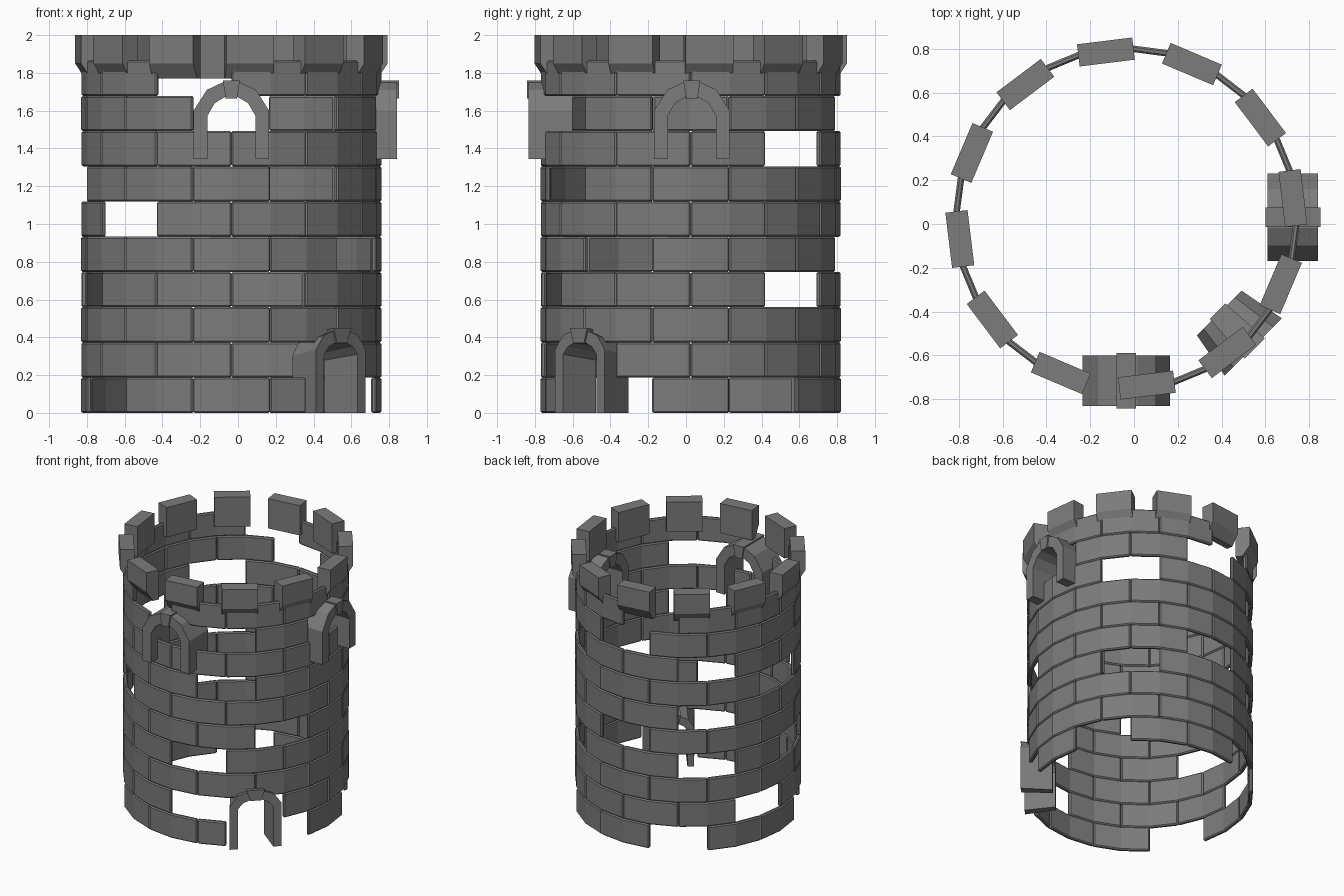
import bpy, bmesh, math

if "Cube" in bpy.data.objects:
    bpy.data.objects.remove(bpy.data.objects["Cube"])

CX, CY = -0.035, 0.025          # tower axis
R_OUT, R_IN = 0.795, 0.765      # wall shell
PITCH, ROWS = 0.1865, 10        # course height

stone = bpy.data.materials.new("grey_stone")
stone.diffuse_color = (0.2, 0.2, 0.2, 1)
stone.use_nodes = True
stone.node_tree.nodes["Principled BSDF"].inputs["Base Color"].default_value = stone.diffuse_color


def finish(bm, name, bevel=0):
    bmesh.ops.recalc_face_normals(bm, faces=bm.faces)
    me = bpy.data.meshes.new(name)
    bm.to_mesh(me)
    bm.free()
    me.materials.append(stone)
    ob = bpy.data.objects.new(name, me)
    bpy.context.collection.objects.link(ob)
    if bevel:
        mod = ob.modifiers.new("chamfer", 'BEVEL')
        mod.width = bevel
        mod.segments = 1
        mod.limit_method = 'ANGLE'
        mod.angle_limit = math.radians(30)


def polar(r, deg, z, t=0.0):
    """Point at radius r in direction deg, shifted t along the tangent."""
    a = math.radians(deg)
    return (CX + r * math.cos(a) - t * math.sin(a),
            CY + r * math.sin(a) + t * math.cos(a), z)


def loft(bm, loops):
    """Closed solid through matching loops of points."""
    vs = [[bm.verts.new(p) for p in lp] for lp in loops]
    n = len(vs[0])
    for a, b in zip(vs, vs[1:]):
        for i in range(n):
            j = (i + 1) % n
            bm.faces.new((a[i], a[j], b[j], b[i]))
    bm.faces.new(vs[0])
    bm.faces.new(vs[-1])


# Missing bricks: course number -> start angles (each brick spans 30 degrees)
MISSING = {
    1: [-45, 15, 195, 105, -75],
    2: [-90, -60, 150],
    4: [30, 120, -90, 180],
    5: [-45, 75],
    6: [-150, 120],
    7: [165, -75],
    8: [30, 120],
    9: [75, -105, -75, -15],
    10: [-120, 90],
}
# Bricks cut short beside the door: (start, end)
PARTIAL = {1: [(-75, -60)]}

# Brick courses, staggered by half a brick
for row in range(1, ROWS + 1):
    bm = bmesh.new()
    z0, z1 = (row - 1) * PITCH, row * PITCH
    gone = {a % 360 for a in MISSING.get(row, [])}
    first = 15 if row % 2 else 0
    spans = [(a, a + 30) for a in range(first, first + 360, 30)
             if a % 360 not in gone]
    spans += PARTIAL.get(row, [])
    for a0, a1 in spans:
        loft(bm, [[polar(R_IN, a, z0), polar(R_OUT, a, z0),
                   polar(R_OUT, a, z1), polar(R_IN, a, z1)]
                  for a in range(a0, a1 + 1, 15)])
    finish(bm, "brick_course_%d" % row, 0.008)

# Battlement blocks, undersides sloping down to the inside
bm = bmesh.new()
for k in range(12):
    d = 7 + 30 * k
    prof = [(0.716, 1.77), (0.765, 1.77), (0.818, 1.85), (0.818, 2.0), (0.716, 2.0)]
    loft(bm, [[polar(r, d, z, t) for r, z in prof] for t in (-0.127, 0.127)])
finish(bm, "battlements")


# Arched stone surrounds with a keystone; the inner end may taper
def arch(name, deg, z, r0, r1, outer, inner, key, shift=0.0, taper=(1, 1)):
    def at(r, p):
        st, sz = taper if r < (r0 + r1) / 2 else (1, 1)
        return polar(r, deg, z + p[1] * sz, p[0] * st + shift)

    bm = bmesh.new()
    out = outer + [(-t, h) for t, h in reversed(outer)]
    inn = inner + [(-t, h) for t, h in reversed(inner)]
    loft(bm, [[at(r0, o), at(r1, o), at(r1, i), at(r0, i)]
              for o, i in zip(out, inn)])
    finish(bm, name + "_surround")
    bm = bmesh.new()
    top, bot, h1, h0 = key
    poly = [(-bot, h0), (bot, h0), (top, h1), (-top, h1)]
    loft(bm, [[at(r, p) for p in poly] for r in (r0 - 0.01, r1 + 0.01)])
    finish(bm, name + "_keystone")


WIN_OUT = [(0.2, 0), (0.2, 0.255), (0.13, 0.365), (0.05, 0.403)]
WIN_IN = [(0.127, 0), (0.127, 0.228), (0.088, 0.295), (0.033, 0.328)]
WIN_KEY = (0.045, 0.03, 0.415, 0.32)
arch("front_window", -90, 1.345, 0.625, 0.858, WIN_OUT, WIN_IN, WIN_KEY)
arch("right_window", 0, 1.345, 0.645, 0.877, WIN_OUT, WIN_IN, WIN_KEY, 0.006)
arch("door", -45, 0, 0.605, 0.825,
     [(0.185, 0), (0.185, 0.335), (0.13, 0.41), (0.055, 0.435)],
     [(0.125, 0), (0.125, 0.31), (0.09, 0.35), (0.035, 0.375)],
     (0.065, 0.04, 0.45, 0.37), -0.005, (0.78, 0.9))
